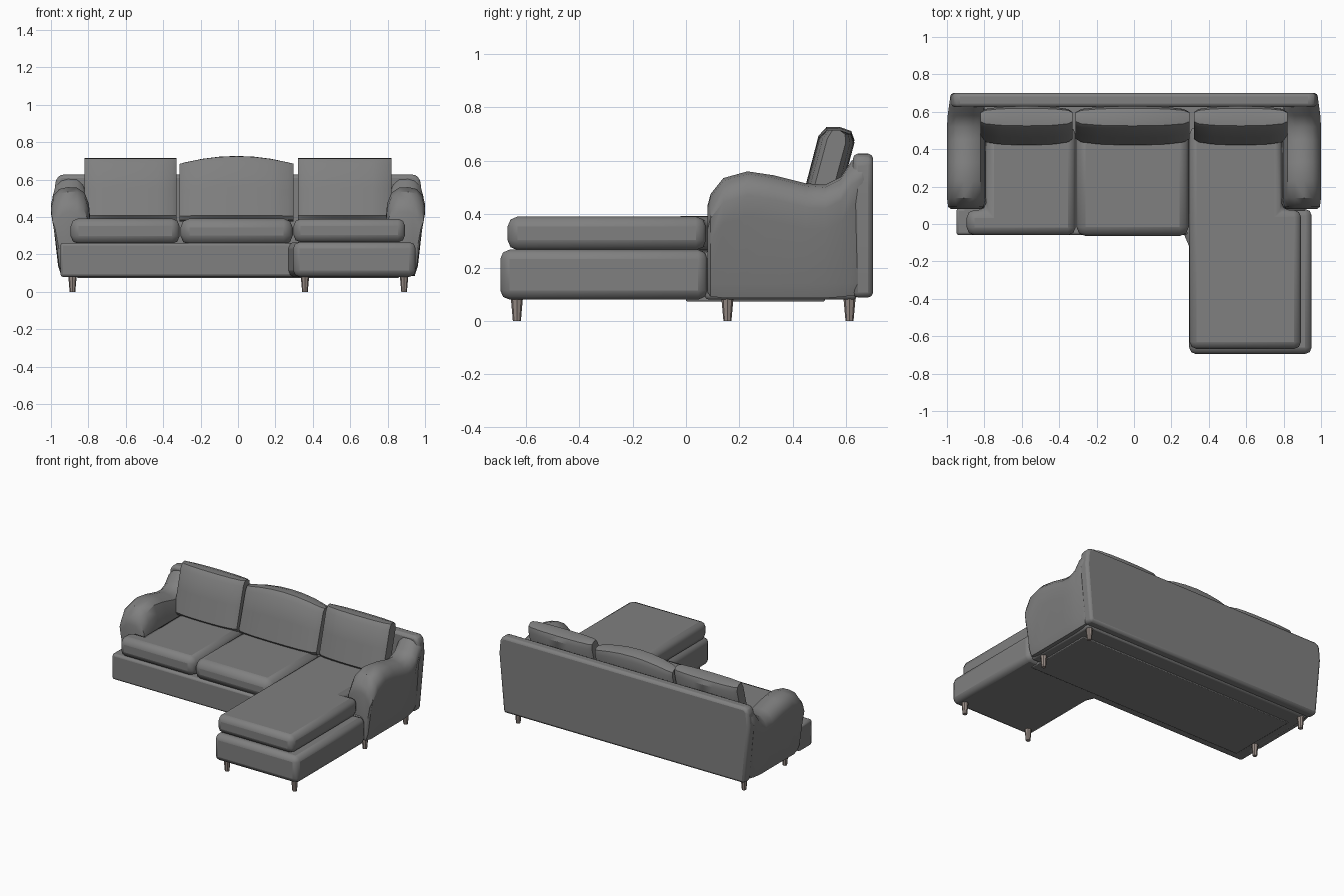
import bpy, bmesh, math

if "Cube" in bpy.data.objects:
    bpy.data.objects.remove(bpy.data.objects["Cube"])


def material(name, rgb):
    mat = bpy.data.materials.new(name)
    mat.diffuse_color = (*rgb, 1)
    mat.use_nodes = True
    mat.node_tree.nodes["Principled BSDF"].inputs["Base Color"].default_value = mat.diffuse_color
    return mat


fabric = material("dark_fabric", (.215, .215, .215))
wood = material("leg_wood", (.31, .26, .235))


def finish(name, bm, bevel, mat):
    bmesh.ops.recalc_face_normals(bm, faces=bm.faces[:])
    me = bpy.data.meshes.new(name)
    bm.to_mesh(me)
    bm.free()
    me.materials.append(mat)
    ob = bpy.data.objects.new(name, me)
    bpy.context.collection.objects.link(ob)
    if bevel:
        mod = ob.modifiers.new("soft_edges", 'BEVEL')
        mod.width, mod.segments = bevel, 2
        mod.limit_method = 'ANGLE'
    bpy.ops.object.select_all(action='DESELECT')
    ob.select_set(True)
    bpy.context.view_layer.objects.active = ob
    bpy.ops.object.shade_smooth_by_angle(angle=math.radians(35))


def loft(name, rings, bevel=0.0, mat=fabric):
    """Skin closed rings of equal length and cap both ends."""
    bm = bmesh.new()
    vs = [[bm.verts.new(p) for p in r] for r in rings]
    n = len(vs[0])
    for a, b in zip(vs, vs[1:]):
        for i in range(n):
            j = (i + 1) % n
            bm.faces.new((a[i], a[j], b[j], b[i]))
    bm.faces.new(vs[0])
    bm.faces.new(vs[-1])
    finish(name, bm, bevel, mat)


def slab(name, outline, z0, z1, bevel):
    """Upholstered slab from a plan outline."""
    loft(name, [[(x, y, z) for x, y in outline] for z in (z0, z1)], bevel)


def rect(x0, x1, y0, y1):
    return [(x0, y0), (x1, y0), (x1, y1), (x0, y1)]


# Base frames
slab("sofa_base", [(-.95, -.06), (.4, -.06), (.4, .07), (.92, .07), (.92, .64),
                   (-.92, .64), (-.92, .085), (-.95, .085)], .08, .262, .035)
slab("chaise_base", [(.295, -.695), (.95, -.695), (.95, .08), (.265, .08), (.265, -.05),
                     (.295, -.12)], .08, .267, .035)
slab("underside_panel", rect(-.86, .86, .0, .52), .073, .1, .005)

# Seat cushions, the outer ones stepping round the arm fronts
slab("left_seat", [(-.895, -.06), (-.312, -.06), (-.312, .52), (-.79, .52), (-.79, .075),
                   (-.895, .075)], .257, .393, .042)
slab("middle_seat", rect(-.308, .293, -.065, .52), .252, .393, .05)
slab("chaise_seat", [(.297, -.668), (.893, -.668), (.893, .075), (.79, .075),
                     (.79, .52), (.297, .52)], .265, .391, .038)

# Back cushions: leaning sections puffed towards the middle
SECTION = [(-.6, 0), (-1, .06), (-1, .5), (-1, .88), (-.7, .98), (0, 1), (.7, .97),
           (1, .88), (1, .5), (1, .06), (.6, 0)]


def back_cushion(name, x0, x1, arch):
    rings = []
    for u in (0, .05, .2, .35, .5, .65, .8, .95, 1):
        d = abs(2 * u - 1)
        puff = .52 if d > .95 else .78 if d > .8 else 1.02 - .2 * d * d
        h = .335 + arch * (.28 - d * d)
        rings.append([(x0 + (x1 - x0) * u, .484 + .09 * t + s * .066 * puff,
                       .38 + h * t - .008 * s) for s, t in SECTION])
    loft(name, rings)


back_cushion("left_back_cushion", -.82, -.328, 0)
back_cushion("middle_back_cushion", -.312, .297, .042)
back_cushion("right_back_cushion", .32, .82, 0)

# Back panel, narrowing to the floor
OUT = [(-.945, .088), (.945, .088), (.983, .5), (.975, .6), (.95, .627),
       (-.95, .627), (-.975, .6), (-.983, .5)]
loft("back_panel", [[(x, y, z) for x, z in OUT] for y in (.625, .7)], .022)

# Rolled arms: station depth, top height, edge inset
STATIONS = [(.08, .43, .022), (.092, .475, .006), (.14, .535, 0), (.23, .56, 0),
            (.33, .545, 0), (.45, .515, 0), (.52, .51, 0), (.58, .54, .004),
            (.62, .6, .009), (.66, .623, .015), (.69, .615, .035)]
for side, label in ((-1, "left_arm"), (1, "right_arm")):
    rings = []
    for y, h, e in STATIONS:
        sec = [(.945 - e, .086 + e), (.962 - e, .14), (.985 - e, h - .17), (1 - e, h - .09),
               (.988 - e, h - .045), (.955 - e, h - .01), (.91, h), (.86, h - .003),
               (.82 + e, h - .03), (.797 + e, h - .09), (.79 + e, h - .17),
               (.79 + e, .14), (.81 + e, .086 + e)]
        rings.append([(side * x, y, z) for x, z in sec])
    loft(label, rings)

# Tapered legs
LEGS = [(.358, -.633), (.888, -.633), (.888, .155), (-.885, .155), (.888, .612), (-.885, .612)]
for i, (x, y) in enumerate(LEGS):
    rings = [[(x + r * math.cos(k * math.pi / 4), y + r * math.sin(k * math.pi / 4), z)
              for k in range(8)] for r, z in ((.015, 0), (.024, .1))]
    loft(f"leg_{i + 1}", rings, mat=wood)
